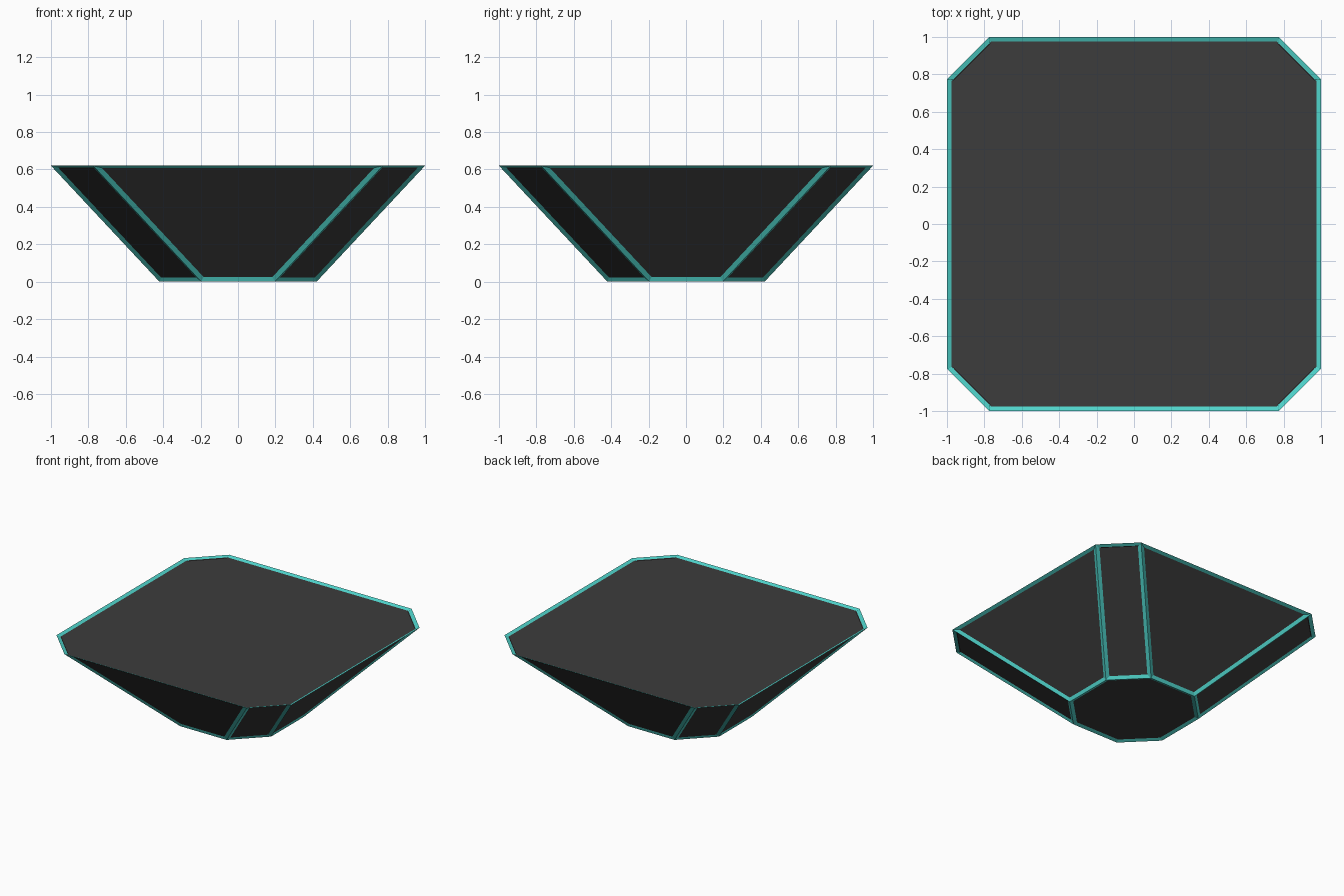
import bpy, bmesh

if "Cube" in bpy.data.objects:
    bpy.data.objects.remove(bpy.data.objects["Cube"])


def material(name, color):
    m = bpy.data.materials.new(name)
    m.diffuse_color = color
    m.use_nodes = True
    m.node_tree.nodes["Principled BSDF"].inputs["Base Color"].default_value = m.diffuse_color
    return m


def octagon(bm, half, flat, z):
    """Square ring with clipped corners, counter-clockwise."""
    pts, (x, y), (u, v) = [], (half, -flat), (half, flat)
    for _ in range(4):
        pts += [(x, y, z), (u, v, z)]
        x, y, u, v = -y, x, -v, u
    return [bm.verts.new(p) for p in pts]


# Tapered body with clipped corners
bm = bmesh.new()
low = octagon(bm, 0.42, 0.197, 0.0)
top = octagon(bm, 1.0, 0.775, 0.62)
bm.faces.new(top)
bm.faces.new(low[::-1])
for i in range(8):
    j = (i + 1) % 8
    bm.faces.new((low[i], low[j], top[j], top[i]))
bm.normal_update()

# Every panel is slightly sunk, leaving a sloped coloured trim around it
trim = bmesh.ops.inset_individual(bm, faces=bm.faces[:], thickness=0.025,
                                  depth=-0.01, use_even_offset=True)
for f in trim["faces"]:
    f.material_index = 1

mesh = bpy.data.meshes.new("tapered_base")
bm.to_mesh(mesh)
bm.free()
mesh.materials.append(material("dark_panel", (0.045, 0.045, 0.045, 1)))
mesh.materials.append(material("teal_trim", (0.08, 0.66, 0.6, 1)))
bpy.context.collection.objects.link(bpy.data.objects.new("tapered_base", mesh))
